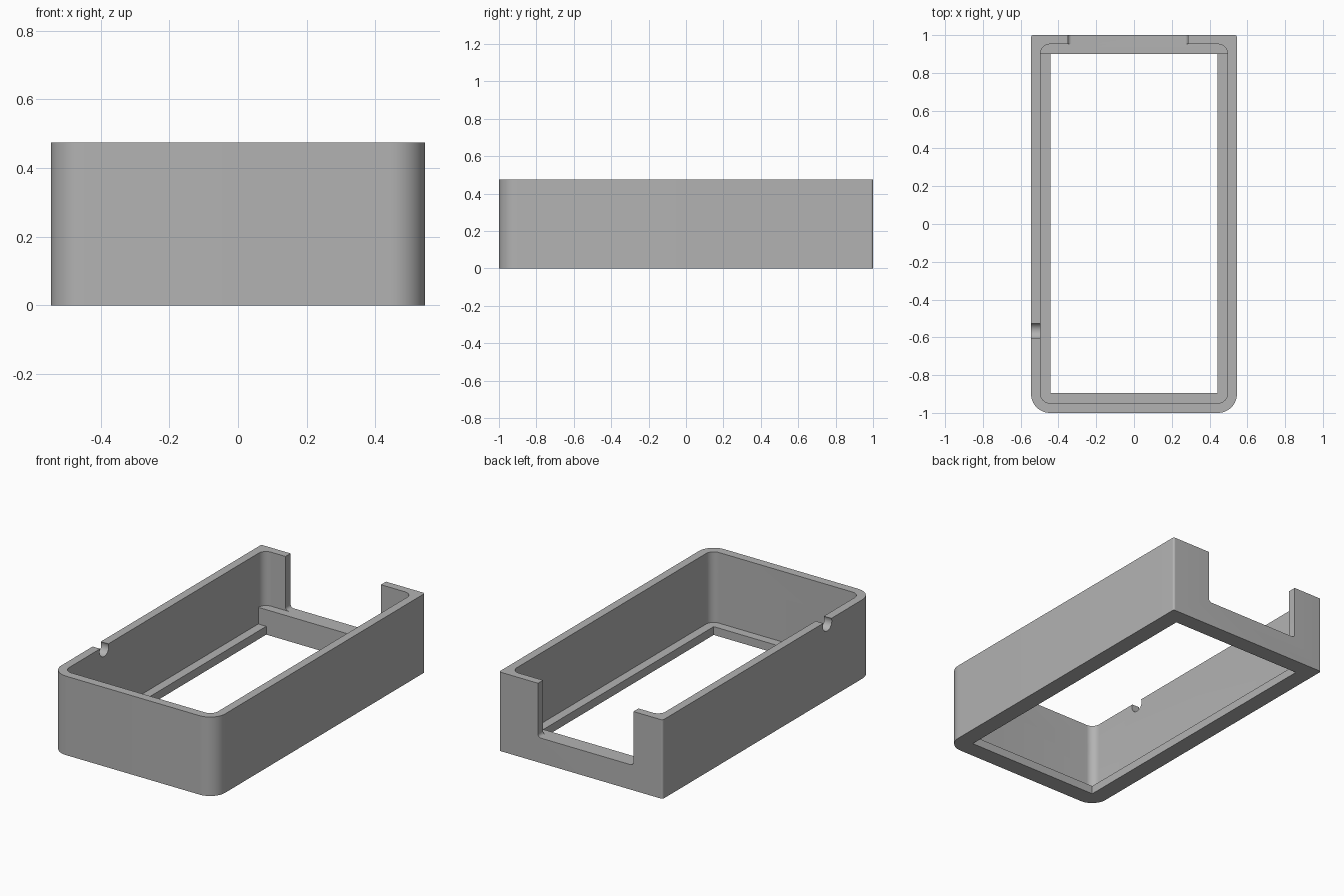
import bpy, bmesh
from math import cos, sin, pi, radians

if "Cube" in bpy.data.objects:
    bpy.data.objects.remove(bpy.data.objects["Cube"])

HALF_W, HEIGHT = 0.545, 0.475
LEDGE_Z, SILL_Z = 0.05, 0.15

grey = bpy.data.materials.new("plain grey")
grey.use_nodes = True
grey.diffuse_color = (0.45, 0.45, 0.45, 1)
grey.node_tree.nodes["Principled BSDF"].inputs["Base Color"].default_value = grey.diffuse_color


def rounded_rect(a0, a1, b0, b1, radii, steps=12):
    """Outline with one radius per corner, counter-clockwise from the low corner."""
    corners = [(a0, b0, 1, 1), (a1, b0, -1, 1), (a1, b1, -1, -1), (a0, b1, 1, -1)]
    points = []
    for i, ((a, b, da, db), r) in enumerate(zip(corners, radii)):
        if r == 0:
            points.append((a, b))
            continue
        for k in range(steps + 1):
            t = pi + i * pi / 2 + k * pi / 2 / steps
            points.append((a + da * r + r * cos(t), b + db * r + r * sin(t)))
    return points


def prism(name, outline, low, high, place):
    """Extrude an outline between two depths; place maps (a, b, depth) to x, y, z."""
    bm = bmesh.new()
    face = bm.faces.new([bm.verts.new(place(a, b, low)) for a, b in outline])
    top = bmesh.ops.extrude_face_region(bm, geom=[face])["geom"]
    base, tip = place(0, 0, low), place(0, 0, high)
    shift = [q - p for p, q in zip(base, tip)]
    bmesh.ops.translate(bm, vec=shift, verts=[v for v in top if isinstance(v, bmesh.types.BMVert)])
    bmesh.ops.recalc_face_normals(bm, faces=bm.faces)
    mesh = bpy.data.meshes.new(name)
    bm.to_mesh(mesh)
    bm.free()
    mesh.materials.append(grey)
    obj = bpy.data.objects.new(name, mesh)
    bpy.context.collection.objects.link(obj)
    return obj


def along_z(a, b, d): return (a, b, d)
def along_y(a, b, d): return (a, d, b)
def along_x(a, b, d): return (d, a, b)


# Outer body: wide rounding in front, nearly square at the back
body = prism("case_frame", rounded_rect(-HALF_W, HALF_W, -1, 1, (0.1, 0.1, 0.012, 0.012)),
             0, HEIGHT, along_z)

cutters = [
    # Floor opening, leaving a ledge all round
    prism("opening_cutter", rounded_rect(-0.442, 0.442, -0.895, 0.9, (0, 0, 0, 0)), -0.1, 0.6, along_z),
    # Cavity above the thin ledge, stopping at the thick back sill
    prism("cavity_cutter", rounded_rect(-0.495, 0.495, -0.948, 0.9, (0.05, 0.05, 0, 0)),
          LEDGE_Z, 0.6, along_z),
    # Cavity above the back sill
    prism("upper_cavity_cutter", rounded_rect(-0.495, 0.495, -0.948, 0.952, (0.05,) * 4),
          SILL_Z, 0.6, along_z),
    # Notch through the back wall
    prism("back_notch_cutter", rounded_rect(-0.35, 0.285, SILL_Z, 0.6, (0.02, 0.02, 0, 0)),
          0.93, 1.1, along_y),
    # Small round groove in the rim of the right wall
    prism("rim_groove_cutter", [(-0.565 + 0.043 * cos(k * pi / 16), 0.457 + 0.043 * sin(k * pi / 16))
                                for k in range(32)], -0.6, -0.47, along_x),
]
for cutter in cutters:
    cutter.hide_render = True
    cutter.hide_set(True)
    cut = body.modifiers.new(cutter.name, 'BOOLEAN')
    cut.operation = 'DIFFERENCE'
    cut.solver = 'EXACT'
    cut.object = cutter

# Apply the cuts, remove the cutters, smooth only the rounded corners
bpy.context.view_layer.update()
result = bpy.data.meshes.new_from_object(body.evaluated_get(bpy.context.evaluated_depsgraph_get()))
body.modifiers.clear()
body.data = result
for cutter in cutters:
    bpy.data.objects.remove(cutter)
bpy.ops.object.select_all(action='DESELECT')
body.select_set(True)
bpy.context.view_layer.objects.active = body
bpy.ops.object.shade_smooth_by_angle(angle=radians(30))
